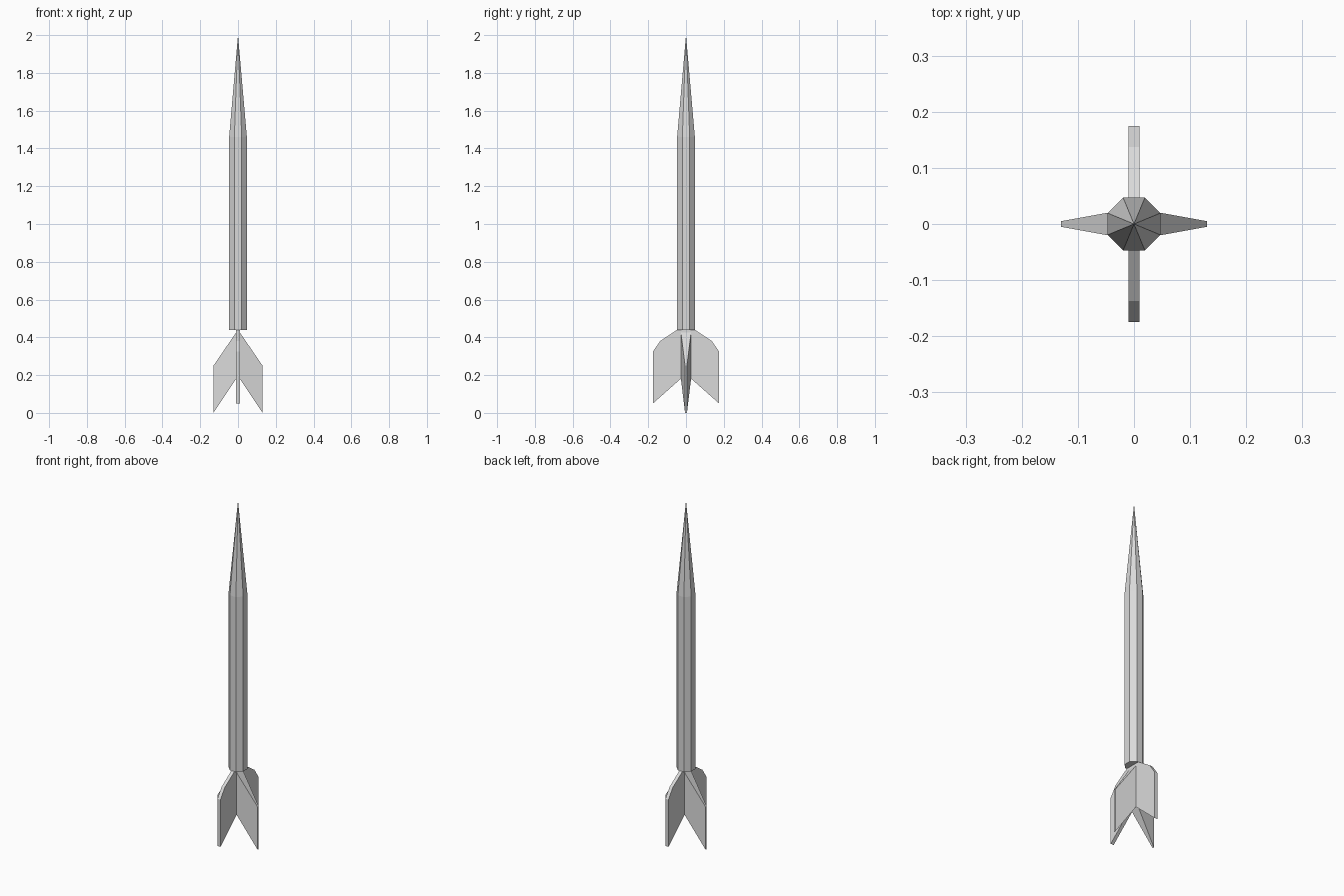
import bpy
import bmesh
import math

cube = bpy.data.objects.get("Cube")
if cube:
    bpy.data.objects.remove(cube, do_unlink=True)

# Single plain colour
grey = bpy.data.materials.new("light grey")
grey.use_nodes = True
colour = (0.7, 0.7, 0.7, 1)
grey.diffuse_color = colour
grey.node_tree.nodes["Principled BSDF"].inputs["Base Color"].default_value = colour


def add_object(name, bm):
    bmesh.ops.recalc_face_normals(bm, faces=bm.faces)
    mesh = bpy.data.meshes.new(name)
    bm.to_mesh(mesh)
    bm.free()
    mesh.materials.append(grey)
    obj = bpy.data.objects.new(name, mesh)
    bpy.context.scene.collection.objects.link(obj)
    return obj


# Octagonal body with a flat underside and a pointed nose
SIDES, APOTHEM = 8, 0.047
BASE, SHOULDER, TIP = 0.44, 1.46, 2.0
radius = APOTHEM / math.cos(math.pi / SIDES)
bm = bmesh.new()
rings = []
for z in (BASE, SHOULDER):
    ring = []
    for i in range(SIDES):
        a = (i + 0.5) * math.tau / SIDES
        ring.append(bm.verts.new((radius * math.cos(a), radius * math.sin(a), z)))
    rings.append(ring)
low, high = rings
tip = bm.verts.new((0, 0, TIP))
bm.faces.new(low)
for i in range(SIDES):
    j = (i + 1) % SIDES
    bm.faces.new((low[i], low[j], high[j], high[i]))
    bm.faces.new((high[i], high[j], tip))
add_object("body_and_nose", bm)


def add_fins(name, profile, root_half, tip_half, along_y=False):
    """Opposite pair of fins from (reach, height) points, root edge first and last."""
    reach = max(d for d, z in profile)
    bm = bmesh.new()
    sides = []
    for sign in (-1, 1):
        side = []
        for d, z in profile:
            t = sign * (root_half + (tip_half - root_half) * d / reach)
            side.append(bm.verts.new((t, d, z) if along_y else (d, t, z)))
        sides.append(side)
        bm.faces.new(side)
    a, b = sides
    # Open at the root, where the mirrored half joins
    for i in range(len(profile) - 1):
        bm.faces.new((a[i], a[i + 1], b[i + 1], b[i]))
    fins = add_object(name, bm)
    mirror = fins.modifiers.new("opposite_fin", "MIRROR")
    mirror.use_axis = (not along_y, along_y, False)


# Wedge-shaped side fins, thick at the root
add_fins("side_fins", [(0, 0.44), (0.13, 0.25), (0.13, 0), (0, 0.195)],
         0.0285, 0.005)

# Flat front and back fins with clipped upper corners
add_fins("front_and_back_fins",
         [(0, 0.44), (0.047, 0.44), (0.137, 0.38), (0.175, 0.325),
          (0.175, 0.05), (0, 0.205)],
         0.0098, 0.0098, along_y=True)
